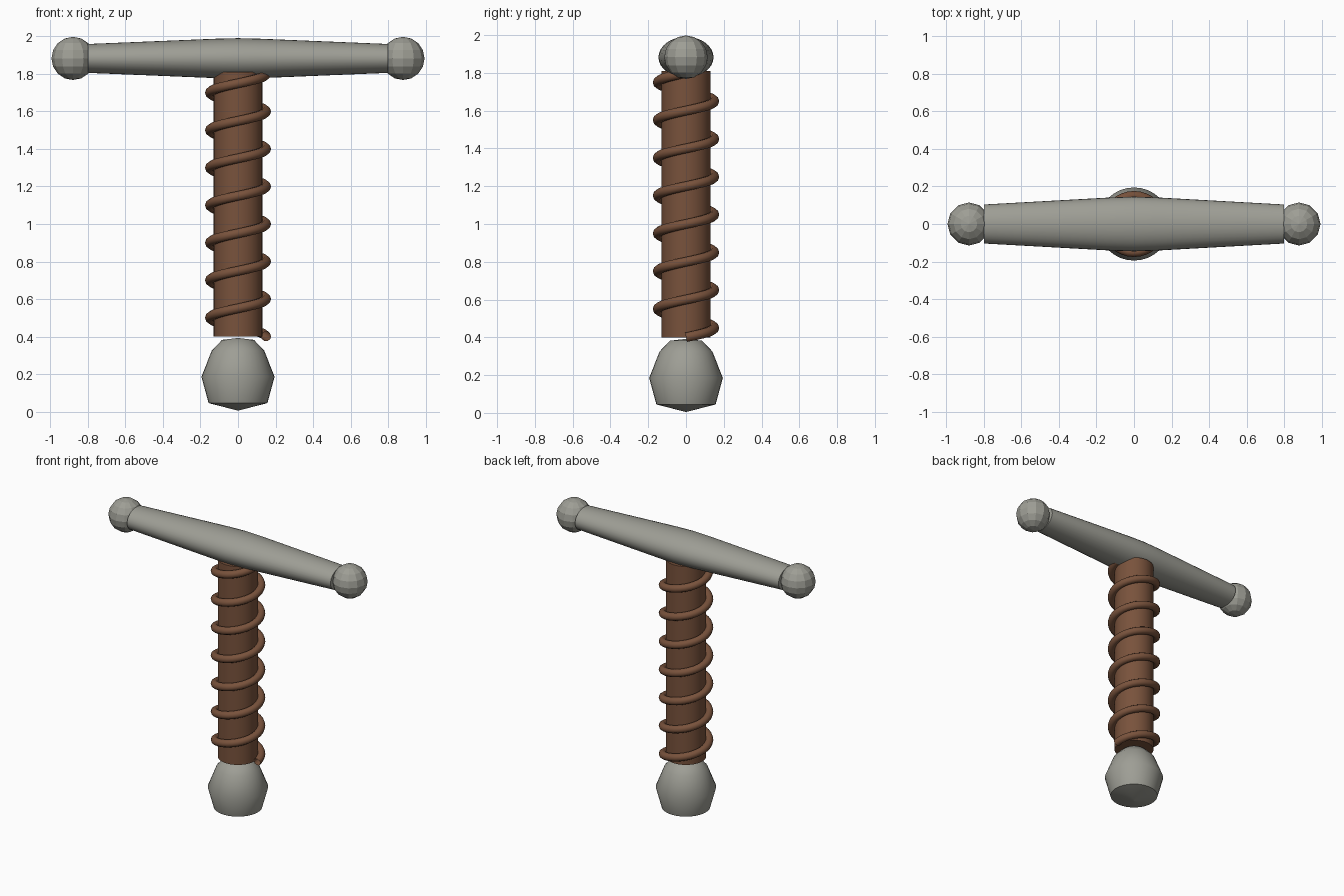
import bpy
import math

cube = bpy.data.objects.get("Cube")
if cube:
    bpy.data.objects.remove(cube, do_unlink=True)


def material(name, colour):
    m = bpy.data.materials.new(name)
    m.use_nodes = True
    m.diffuse_color = (*colour, 1)
    m.node_tree.nodes["Principled BSDF"].inputs["Base Color"].default_value = (*colour, 1)
    return m


steel = material("grey steel", (0.34, 0.34, 0.30))
leather = material("brown leather", (0.19, 0.085, 0.045))


def mesh_object(name, verts, faces, mat, smooth=True, angle=40):
    me = bpy.data.meshes.new(name)
    me.from_pydata(verts, [], faces)
    me.materials.append(mat)
    ob = bpy.data.objects.new(name, me)
    bpy.context.collection.objects.link(ob)
    if smooth:
        bpy.ops.object.select_all(action='DESELECT')
        ob.select_set(True)
        bpy.context.view_layer.objects.active = ob
        bpy.ops.object.shade_smooth_by_angle(angle=math.radians(angle))
    return ob


def skin(rings, caps=True):
    """Join equal rings of points into a tube, optionally closed at both ends."""
    n = len(rings[0])
    verts = [p for ring in rings for p in ring]
    faces = []
    for i in range(len(rings) - 1):
        for j in range(n):
            k = (j + 1) % n
            faces.append((i * n + j, i * n + k, (i + 1) * n + k, (i + 1) * n + j))
    if caps:
        faces.append(tuple(reversed(range(n))))
        faces.append(tuple(range(len(verts) - n, len(verts))))
    return verts, faces


def circle(n):
    return [(math.cos(math.tau * i / n), math.sin(math.tau * i / n)) for i in range(n)]


def lathe(name, profile, mat, n=32, angle=40):
    rings = [[(r * c, r * s, z) for c, s in circle(n)] for r, z in profile]
    return mesh_object(name, *skin(rings), mat, angle=angle)


# Pommel: faceted profile, smooth around
lathe("pommel", [(0.002, 0.005), (0.157, 0.045), (0.195, 0.185), (0.14, 0.325),
                 (0.085, 0.382), (0.002, 0.392)], steel, angle=45)

# Grip
lathe("grip", [(0.13, 0.4), (0.13, 1.81)], leather)

# Spiral wrap: open tube climbing seven turns
turns, steps, pitch, radius, tube = 7, 32, 0.2, 0.15, 0.026
rings = []
for i in range(turns * steps + 1):
    a = math.tau * i / steps
    z = 0.4 + pitch * i / steps
    lean = math.atan2(pitch, math.tau * radius)
    ring = []
    for c, s in circle(10):
        r = radius + tube * c
        t = -tube * s * math.sin(lean)
        ring.append((r * math.cos(a) - t * math.sin(a),
                     r * math.sin(a) + t * math.cos(a),
                     z + tube * s * math.cos(lean)))
    rings.append(ring)
wrap = mesh_object("grip_wrap", *skin(rings, caps=False), leather, angle=60)
wrap.data.flip_normals()

# Crossguard: oval section tapering to each end
guard_z = 1.883
stations = [(-0.8, 0.077), (-0.12, 0.105), (0, 0.108), (0.12, 0.105), (0.8, 0.077)]
rings = [[(x, r * 1.35 * c, guard_z + r * s) for c, s in circle(32)] for x, r in stations]
mesh_object("crossguard", *skin(rings), steel)

# Faceted end balls
for side, x in (("left", 0.88), ("right", -0.88)):
    bpy.ops.mesh.primitive_uv_sphere_add(segments=12, ring_count=8, radius=0.115,
                                         location=(x, 0, guard_z))
    ball = bpy.context.object
    ball.name = side + "_guard_ball"
    ball.data.materials.append(steel)
